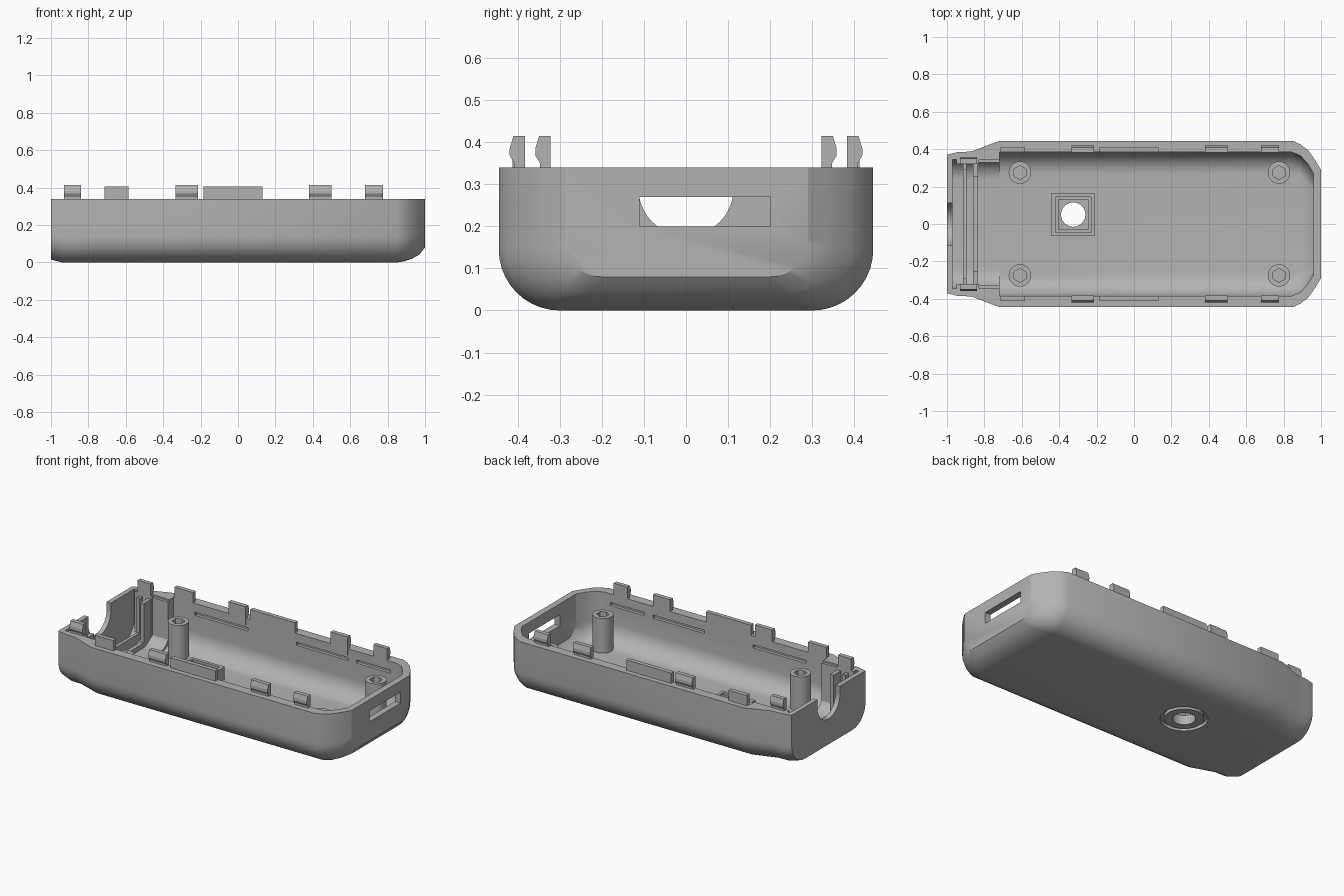
import bpy, bmesh, math
from mathutils import Matrix, Vector

cube = bpy.data.objects.get("Cube")
if cube:
    bpy.data.objects.remove(cube, do_unlink=True)

grey = bpy.data.materials.new("plain_grey")
grey.use_nodes = True
colour = (0.45, 0.45, 0.45, 1)
grey.diffuse_color = colour
grey.node_tree.nodes["Principled BSDF"].inputs["Base Color"].default_value = colour

RIM = 0.34


def finish(name, bm, cutter=False):
    bmesh.ops.recalc_face_normals(bm, faces=bm.faces)
    mesh = bpy.data.meshes.new(name)
    bm.to_mesh(mesh)
    bm.free()
    ob = bpy.data.objects.new(name, mesh)
    bpy.context.collection.objects.link(ob)
    mesh.materials.append(grey)
    ob.hide_render = cutter
    return ob


def loft(name, rings, cutter=False):
    """Skin a list of equal-length closed rings and cap the ends."""
    bm = bmesh.new()
    loops = [[bm.verts.new(p) for p in ring] for ring in rings]
    n = len(loops[0])
    for a, b in zip(loops, loops[1:]):
        for i in range(n):
            j = (i + 1) % n
            bm.faces.new((a[i], a[j], b[j], b[i]))
    bm.faces.new(loops[0])
    bm.faces.new(loops[-1])
    return finish(name, bm, cutter)


def box(name, x, y, z, cutter=False):
    rings = [[(px, y[0], z[0]), (px, y[1], z[0]), (px, y[1], z[1]), (px, y[0], z[1])] for px in x]
    return loft(name, rings, cutter)


def cylinder(name, centre, r, depth, sides=40, axis="Z", cutter=False):
    bm = bmesh.new()
    rot = Matrix.Rotation(math.pi / 2, 4, "Y") if axis == "X" else Matrix()
    bmesh.ops.create_cone(bm, cap_ends=True, segments=sides, radius1=r, radius2=r,
                          depth=depth, matrix=Matrix.Translation(Vector(centre)) @ rot)
    return finish(name, bm, cutter)


def trough(x, half, r, low, top, steps=10):
    """U-shaped cross-section with rounded lower corners."""
    right = [(half - r + r * math.cos(a), low + r - r * math.sin(a))
             for a in (math.pi / 2 * i / steps for i in range(steps + 1))]
    pts = [(half, top)] + right
    pts += [(-y, z) for y, z in reversed(pts)]
    return [(x, y, z) for y, z in pts]


def cut(ob, *cutters):
    for c in cutters:
        mod = ob.modifiers.new("cut", "BOOLEAN")
        mod.operation, mod.solver, mod.object = "DIFFERENCE", "EXACT", c
        bpy.context.view_layer.objects.active = ob
        bpy.ops.object.modifier_apply(modifier=mod.name)
    for c in set(cutters):
        bpy.data.objects.remove(c, do_unlink=True)


def smooth(ob):
    bpy.ops.object.select_all(action="DESELECT")
    ob.select_set(True)
    bpy.context.view_layer.objects.active = ob
    bpy.ops.object.shade_smooth_by_angle(angle=math.radians(30))


# Outer shell: x, half width, corner radius, underside height
shell = loft("lower_shell", [trough(*s, RIM) for s in (
    (-1, .37, .13, .015), (-.94, .385, .135, 0), (-.87, .387, .135, 0), (-.72, .445, .145, 0),
    (.85, .445, .145, 0), (.89, .425, .14, .006), (.93, .395, .13, .02),
    (.97, .34, .11, .042), (1, .29, .09, .08))])

# Inner cavity, narrower at the cable end
cavity = loft("cavity_cutter", [trough(*s, .5) for s in (
    (-.97, .345, .11, .04), (-.72, .345, .11, .04), (-.72, .385, .12, .04),
    (.84, .385, .12, .04), (.89, .365, .11, .045), (.93, .32, .1, .06), (.96, .27, .09, .085))], True)
cut(shell, cavity)

# Port slot at one end, cable notch at the other
cut(shell,
    box("port_cutter", (.9, 1.1), (-.11, .2), (.2, .27), True),
    cylinder("notch_cutter", (-1, 0, .29), .113, .12, axis="X", cutter=True),
    box("notch_top_cutter", (-1.06, -.94), (-.112, .112), (.29, .5), True))

# Catch grooves along the inner walls
for side in (-1, 1):
    y = sorted((side * .37, side * .405))
    for x in ((-.57, -.2), (.14, .5), (.56, .8)):
        cut(shell, box("groove_cutter", x, y, (.265, .285), True))

# Square button frame on the floor with a round hole and ringed underside
BX, BY = -.325, .05


def square(name, h, z, cutter=False):
    return box(name, (BX - h, BX + h), (BY - h, BY + h), z, cutter)


frame = square("button_frame", .115, (.03, .12))
cut(frame, square("pocket_wide", .095, (.105, .2), True),
    square("pocket_deep", .08, (.06, .2), True),
    cylinder("hole_cutter", (BX, BY, .05), .065, .3, cutter=True))
groove = cylinder("ring_cutter", (BX, BY, 0), .135, .04, cutter=True)
cut(groove, cylinder("ring_core", (BX, BY, 0), .112, .2, cutter=True))
cut(shell, groove, cylinder("hole_cutter", (BX, BY, 0), .065, .2, cutter=True))
smooth(shell)
smooth(frame)

# Screw posts with hexagonal sockets
for x in (-.61, .775):
    for y in (-.275, .275):
        post = cylinder("screw_post", (x, y, .145), .06, .23)
        cut(post, cylinder("socket_cutter", (x, y, .22), .037, .2, sides=6, cutter=True))
        smooth(post)

# Snap clips, flat locating tabs and board guides on both sides
CLIP = ((0, .3), (.025, .3), (.025, .35), (.036, .368), (.036, .385), (.027, RIM + .075), (0, RIM + .075))
for side in (-1, 1):
    for x0, x1, base in ((-.93, -.84, .322), (-.335, -.215, .383), (.38, .5, .383), (.68, .775, .383)):
        loft("snap_clip", [[(x, side * (base + y), z) for y, z in CLIP] for x in (x0, x1)])
    for x in ((-.715, -.585), (-.185, .13)):
        box("locating_tab", x, sorted((side * .385, side * .412)), (.3, .405))
    box("clip_support", (-.95, -.83), sorted((side * .322, side * .36)), (.06, RIM))
    box("side_rail", (-.83, -.72), sorted((side * .328, side * .36)), (.08, RIM - .01))
    box("inner_guide", (-.86, -.835), sorted((side * .25, side * .33)), (.03, .32))
    box("outer_guide", (-.915, -.895), sorted((side * .29, side * .33)), (.03, .32))

# Low board rails across the floor
box("floor_rail_outer", (-.915, -.895), (-.31, .31), (.03, .1))
box("floor_rail_inner", (-.86, -.835), (-.31, .31), (.03, .07))
